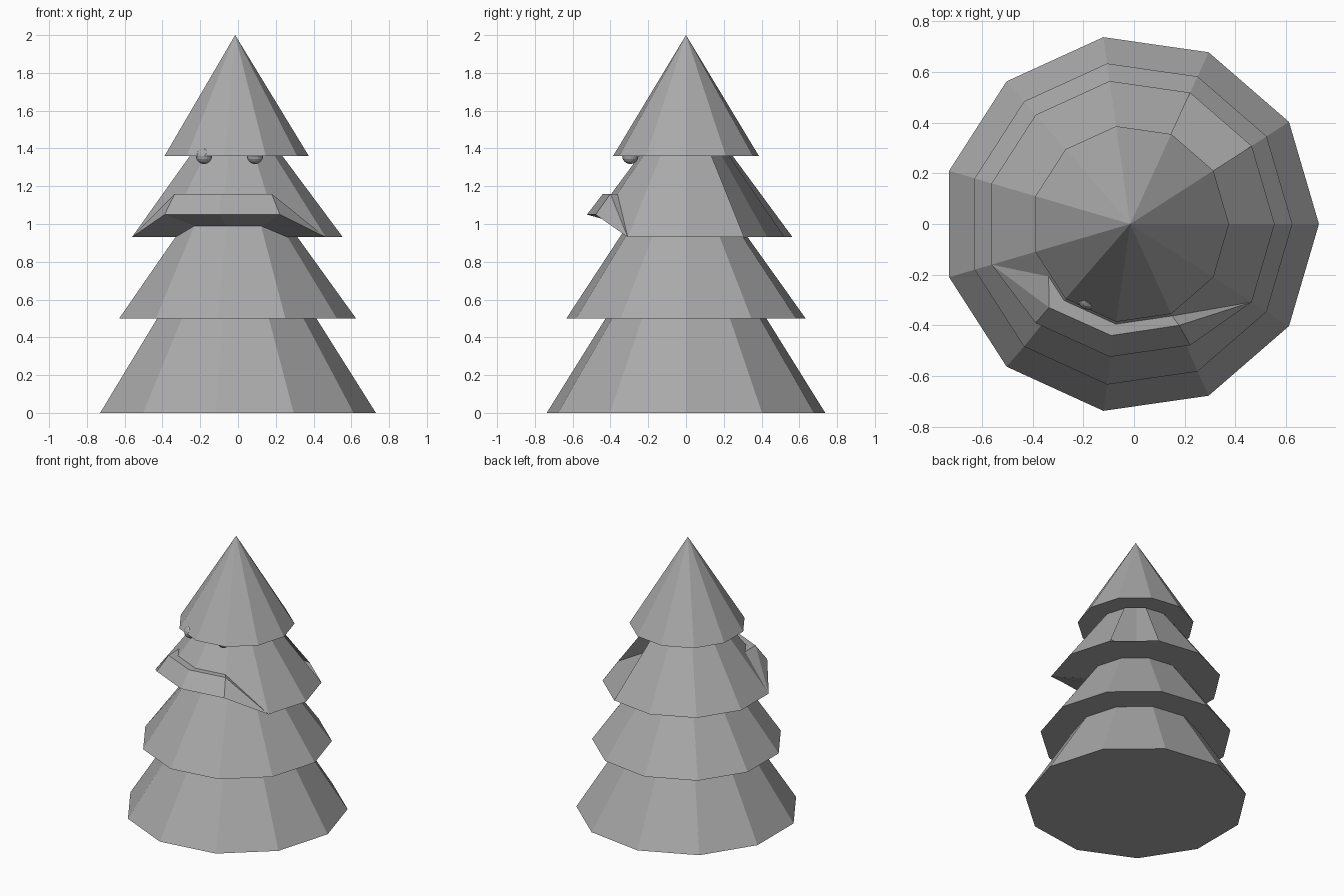
import bpy, bmesh, math
from mathutils import Vector

cube = bpy.data.objects.get("Cube")
if cube:
    bpy.data.objects.remove(cube, do_unlink=True)

GREY = (0.4, 0.4, 0.4, 1)
grey = bpy.data.materials.new("plain_grey")
grey.use_nodes = True
grey.diffuse_color = GREY
grey.node_tree.nodes["Principled BSDF"].inputs["Base Color"].default_value = GREY

SIDES = 11
CENTRE_X = -0.015


def add_object(name, bm):
    mesh = bpy.data.meshes.new(name)
    bm.to_mesh(mesh)
    bm.free()
    mesh.materials.append(grey)
    obj = bpy.data.objects.new(name, mesh)
    bpy.context.collection.objects.link(obj)
    return obj


def add_ring(bm, radius, z):
    ring = []
    for i in range(SIDES):
        a = math.tau * i / SIDES
        ring.append(bm.verts.new((CENTRE_X + radius * math.cos(a), radius * math.sin(a), z)))
    return ring


# Tree: stacked eleven-sided tiers as one stepped shell
bm = bmesh.new()
profile = [(0.745, 0), (0.43, 0.5),
           (0.64, 0.5), (0.33, 0.93),
           (0.57, 0.93), (0.399, 1.16), (0.25, 1.36),
           (0.39, 1.36)]
rings = [add_ring(bm, r, z) for r, z in profile]
apex = bm.verts.new((CENTRE_X, 0, 2))
inner, brim, brow, neck = rings[3:7]

# Raised front lip: lift the three front corners of the third tier
FRONT = (7, 8, 9)
for i in FRONT:
    brim[i].co += Vector((0, 0.04, 0.12))
    inner[i].co += Vector((0, 0.015, 0.06))

# Small shelf on top of the lip
shelf = {i: bm.verts.new(co) for i, co in zip(FRONT, (
    (-0.335, -0.33, 1.16), (-0.09, -0.44, 1.16), (0.178, -0.40, 1.16)))}
cheek = bm.verts.new((brow[6].co + brow[7].co) / 2)

OPEN_SIDE = 1
for band, (low, high) in enumerate(zip(rings, rings[1:])):
    for i in range(SIDES):
        j = (i + 1) % SIDES
        if band in (4, 5) and i == OPEN_SIDE:
            continue
        if band == 4 and 6 <= i <= 9:
            continue
        if band == 5 and i == 6:
            bm.faces.new((low[i], cheek, low[j], high[j], high[i]))
        else:
            bm.faces.new((low[i], low[j], high[j], high[i]))

# Lip front and shelf
for i in (7, 8):
    bm.faces.new((brim[i], brim[i + 1], shelf[i + 1], shelf[i]))
    bm.faces.new((shelf[i], shelf[i + 1], brow[i + 1], brow[i]))
# Lip ends
for tri in ((brim[6], brim[7], shelf[7]), (brim[6], shelf[7], cheek),
            (brim[6], cheek, brow[6]), (cheek, shelf[7], brow[7]),
            (brim[10], brow[10], brow[9]), (brim[10], brow[9], shelf[9]),
            (brim[10], shelf[9], brim[9])):
    bm.faces.new(tri)

# Pointed top and closed base
for i in range(SIDES):
    bm.faces.new((rings[-1][i], rings[-1][(i + 1) % SIDES], apex))
bm.faces.new(list(reversed(rings[0])))
add_object("tree_tiers", bm)

# Eyes tucked under the top tier
for name, x in (("right_eye", -0.18), ("left_eye", 0.09)):
    bm = bmesh.new()
    bmesh.ops.create_uvsphere(bm, u_segments=16, v_segments=8, radius=0.043)
    eye = add_object(name, bm)
    eye.location = (x, -0.295, 1.36)
